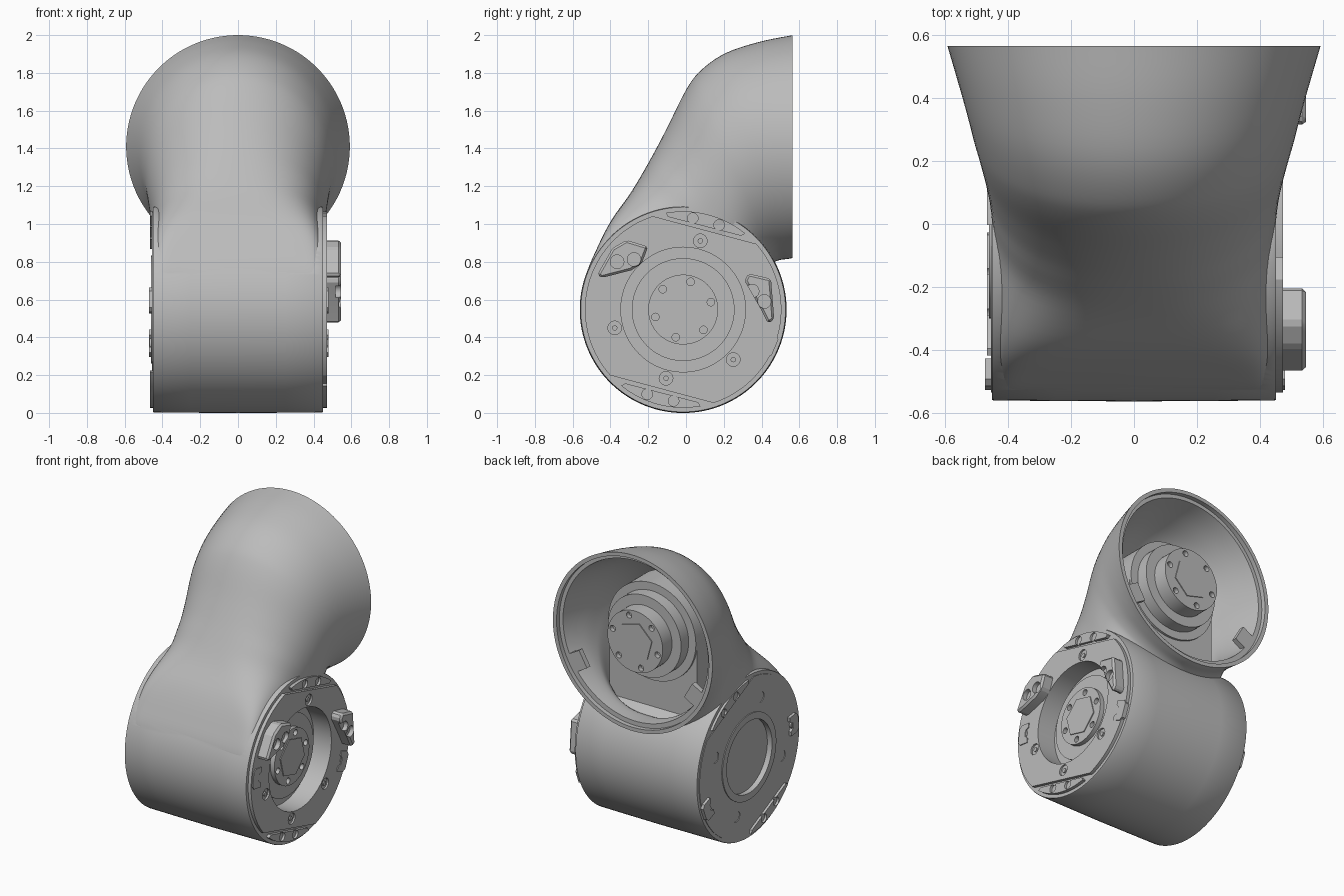
import bpy, bmesh
from math import sin, cos, pi, radians, copysign
from mathutils import Vector

cube = bpy.data.objects.get("Cube")
if cube:
    bpy.data.objects.remove(cube, do_unlink=True)

grey = bpy.data.materials.new("satin_grey")
grey.use_nodes = True
grey.diffuse_color = (0.5, 0.5, 0.5, 1)
grey.node_tree.nodes["Principled BSDF"].inputs["Base Color"].default_value = (0.5, 0.5, 0.5, 1)

CY, CZ = -0.015, 0.547      # joint axis
CUP_Z = 1.41                # cup axis height
PLATE_R, CHORD = 0.52, 0.443


def finish(obj, angle=30):
    bpy.ops.object.select_all(action='DESELECT')
    obj.select_set(True)
    bpy.context.view_layer.objects.active = obj
    bpy.ops.object.shade_smooth_by_angle(angle=radians(angle))


def loft(name, parts):
    """Each part is a list of rings; rings are skinned and the ends capped."""
    bm = bmesh.new()
    for rings in parts:
        loops = [[bm.verts.new(p) for p in ring] for ring in rings]
        for a, b in zip(loops, loops[1:]):
            for i in range(len(a)):
                j = (i + 1) % len(a)
                bm.faces.new((a[i], a[j], b[j], b[i]))
        bm.faces.new(loops[0])
        bm.faces.new(loops[-1])
    bmesh.ops.recalc_face_normals(bm, faces=bm.faces)
    mesh = bpy.data.meshes.new(name)
    bm.to_mesh(mesh)
    bm.free()
    mesh.materials.append(grey)
    obj = bpy.data.objects.new(name, mesh)
    bpy.context.collection.objects.link(obj)
    finish(obj)
    return obj


def circle(u, v, r, n=32, start=0.0):
    return [(u + r * cos(start + 2 * pi * i / n), v + r * sin(start + 2 * pi * i / n)) for i in range(n)]


def slab(pts, a, b, axis='x'):
    """Two rings: an outline extruded from a to b."""
    if axis == 'x':
        return [[(d, u, v) for u, v in pts] for d in (a, b)]
    return [[(u, d, v) for u, v in pts] for d in (a, b)]


def boolean(obj, cutter, operation):
    mod = obj.modifiers.new("bool", 'BOOLEAN')
    mod.operation, mod.object, mod.solver = operation, cutter, 'EXACT'
    bpy.context.view_layer.objects.active = obj
    bpy.ops.object.modifier_apply(modifier=mod.name)
    bpy.data.objects.remove(cutter, do_unlink=True)
    finish(obj)


def spline(keys, steps=5):
    """Catmull-Rom through a list of equal-length tuples."""
    out = []
    for i in range(len(keys) - 1):
        p = [Vector(keys[min(max(i + k, 0), len(keys) - 1)]) for k in (-1, 0, 1, 2)]
        for s in range(steps):
            t = s / steps
            out.append(p[1] + t * 0.5 * (p[2] - p[0])
                       + t * t * (p[0] - 2.5 * p[1] + 2 * p[2] - 0.5 * p[3])
                       + t ** 3 * (1.5 * (p[1] - p[2]) + 0.5 * (p[3] - p[0])))
    return out + [Vector(keys[-1])]


def section(far, near, half, power, n=96):
    """Superellipse spanning the far and near outline points."""
    mid, arm = (far + near) / 2, (far - near) / 2
    ring = []
    for i in range(n):
        t = 2 * pi * (i + 0.5) / n
        c = copysign(abs(cos(t)) ** (2 / power), cos(t))
        s = copysign(abs(sin(t)) ** (2 / power), sin(t))
        q = mid + arm * s
        ring.append((half * c, q.x, q.y))
    return ring


# Shell: far y z, near y z, half width, squareness
KEYS = [(.565, 2.0, .565, .82, .592, 2), (.39, 1.965, .54, .815, .562, 2),
        (.21, 1.905, .50, .81, .53, 2), (.08, 1.815, .47, .80, .508, 2),
        (0, 1.71, .45, .79, .492, 2.05), (-.1, 1.51, .44, .77, .474, 2.15),
        (-.19, 1.34, .43, .75, .46, 2.4), (-.29, 1.17, .42, .7, .451, 3.2),
        (-.395, 1.02, .41, .65, .448, 6.5), (-.472, .87, .40, .6, .447, 14),
        (-.53, .72, .40, .55, .446, 22), (-.53, .57, .40, .5, .43, 22)]
outer, inner = [], []
rows = spline(KEYS)
for k in rows:
    far, near = Vector((k[0], k[1])), Vector((k[2], k[3]))
    outer.append(section(far, near, k[4], k[5]))
for k in rows[:31]:
    far, near = Vector((k[0], k[1])), Vector((k[2], max(k[3], .83)))
    inset = (far - near).normalized() * 0.045
    inner.append(section(far - inset, near + inset, k[4] - .045, k[5]))
inner.insert(0, [(x, y + .03, z) for x, y, z in inner[0]])

housing = loft("arm_housing", [outer])
barrel = [(-.45, .542), (-.445, .5445), (-.25, .546), (0, .5475), (.25, .546), (.445, .5445), (.45, .542)]
boolean(housing, loft("joint_barrel", [[[(x, u, v) for u, v in circle(CY, CZ, r, 128)]
                                        for x, r in barrel]]), 'UNION')
boolean(housing, loft("cup_cavity", [inner]), 'DIFFERENCE')
boolean(housing, loft("rim_step", [slab(circle(0, CUP_Z, .565, 96), .535, .6, 'y')]), 'DIFFERENCE')
for side, r, floor in ((1, .33, .34), (-1, .24, .425)):
    boolean(housing, loft("joint_bore", [slab(circle(CY, CZ, r, 96), side * floor, side * .6)]), 'DIFFERENCE')


def polar(r, degrees):
    return CY + r * cos(radians(degrees)), CZ + r * sin(radians(degrees))


def side_plate(name, side, tilt, bore, top, raised, bolts):
    """Round cover with two flats, bored and drilled, plus bolted end caps."""
    nrm = Vector((cos(radians(tilt)), sin(radians(tilt))))
    tan = Vector((-nrm.y, nrm.x))
    centre = Vector((CY, CZ))
    flat = [p for p in circle(CY, CZ, PLATE_R, 180)
            if abs((Vector(p) - centre).dot(nrm)) <= CHORD]
    plate = loft(name, [slab(flat, side * .44, side * top)])
    cuts = [slab(circle(CY, CZ, bore, 96), side * .3, side * .6)]
    cuts += [slab(circle(*polar(.375, a), .036, 24), side * (top - .012), side * .6) for a in bolts]
    boolean(plate, loft("plate_cutter", cuts), 'DIFFERENCE')
    for a in bolts:
        loft(name + "_screw", [slab(circle(*polar(.375, a), .014, 16), side * .44, side * (top - .004))])
    for end, word in ((1, "upper"), (-1, "lower")):
        pts = []
        for i in range(17):
            a = (i / 8 - 1) * .43
            pts.append(centre + end * (nrm * PLATE_R * cos(a) + tan * PLATE_R * sin(a)))
        base = CHORD + .012
        pts += [centre + end * (nrm * base + tan * s * .2) for s in (1, -1)]
        cap = loft(f"{word}_{name}_end_cap", [slab(pts, side * .44, side * raised)])
        holes = [centre + end * (nrm * .481 + tan * s * .072) for s in (1, -1)]
        boolean(cap, loft("cap_cutter", [slab(circle(*h, .028, 24), side * (raised - .015), side * .6)
                                         for h in holes]), 'DIFFERENCE')
    # Spring latches: a frame with a round stud
    for u, v, turn, word in ((-.475, .595, 172, "front"), (.43, .365, -22, "rear")):
        c, s = cos(radians(turn)), sin(radians(turn))
        shape = [(-.04, -.065), (.025, -.065), (.045, -.045), (.045, .045), (.025, .065),
                 (-.04, .065), (-.04, .035), (-.015, .02), (-.015, -.02), (-.04, -.035)]
        pts = [(u + p * c - q * s, v + p * s + q * c) for p, q in shape]
        loft(f"{word}_{name}_latch", [slab(pts, side * .44, side * (raised + .006)),
                                      slab(circle(u, v, .03, 20), side * .44, side * (raised + .002))])


side_plate("left_plate", 1, 75.5, .33, .472, .472, (76, 195, 315, 256))
side_plate("right_plate", -1, 64, .24, .454, .466, (20, 110, 200, 290))

# Raised stop blocks on the left plate
stops = {"front_stop": ([(-.47, .73), (-.39, .872), (-.315, .915), (-.2, .88), (-.235, .79), (-.29, .755), (-.445, .715)],
                        [(-.365, .8), (-.275, .812)]),
         "rear_stop": ([(.31, .7), (.33, .738), (.45, .71), (.467, .495), (.435, .473), (.39, .56)],
                       [(.35, .645), (.415, .59)])}
for name, (pts, holes) in stops.items():
    block = loft(name, [slab(pts, .46, .545)])
    bevel = block.modifiers.new("bevel", 'BEVEL')
    bevel.width, bevel.segments = .012, 1
    bpy.ops.object.modifier_apply(modifier="bevel")
    boolean(block, loft("stop_cutter", [slab(circle(u, v, .036, 24), .515, .6) for u, v in holes]), 'DIFFERENCE')


def drive(name, u, v, hub_r, face, ring_face, axis):
    """Stepped output drum with six bolt holes and a hexagonal boss."""
    loft(name + "_ring", [slab(circle(u, v, .272, 72), ring_face - .14, ring_face, axis)])
    hub = loft(name + "_hub", [slab(circle(u, v, hub_r, 64), ring_face - .05, face, axis)])
    bolt_r = hub_r - .033
    cuts = [slab(circle(u + bolt_r * cos(a), v + bolt_r * sin(a), .02, 20), face - .03, face + .1, axis)
            for a in (radians(15 + 60 * i) for i in range(6))]
    boolean(hub, loft("hub_cutter", cuts), 'DIFFERENCE')
    loft(name + "_hex_boss", [slab(circle(u, v, .132, 6, radians(45)), face - .05, face + .006, axis)])


drive("joint_drive", CY, CZ, .185, .41, .38, 'x')
drive("cup_drive", 0, CUP_Z, .205, .54, .44, 'y')

# Motor body and its mounting foot inside the cup
loft("cup_motor_body", [slab(circle(0, CUP_Z, .325, 80), .15, .36, 'y')])
loft("cup_motor_foot", [slab([(-.325, .88), (.325, .88), (.325, CUP_Z), (-.325, CUP_Z)], .05, .345, 'y')])

# Locking tabs inside the cup rim
for word, a in (("left", -30), ("right", 210)):
    c, s = cos(radians(a)), sin(radians(a))
    box = [(r * c - t * s, CUP_Z + r * s + t * c) for r, t in ((.45, -.06), (.56, -.06), (.56, .06), (.45, .06))]
    loft(f"{word}_rim_tab", [slab(box, .5, .535, 'y')])

# Cover ring around the right-hand opening
cover = loft("right_cover_ring", [slab(circle(CY, CZ, .285, 96), -.44, -.46)])
boolean(cover, loft("cover_cutter", [slab(circle(CY, CZ, .24, 96), -.3, -.6)]), 'DIFFERENCE')
